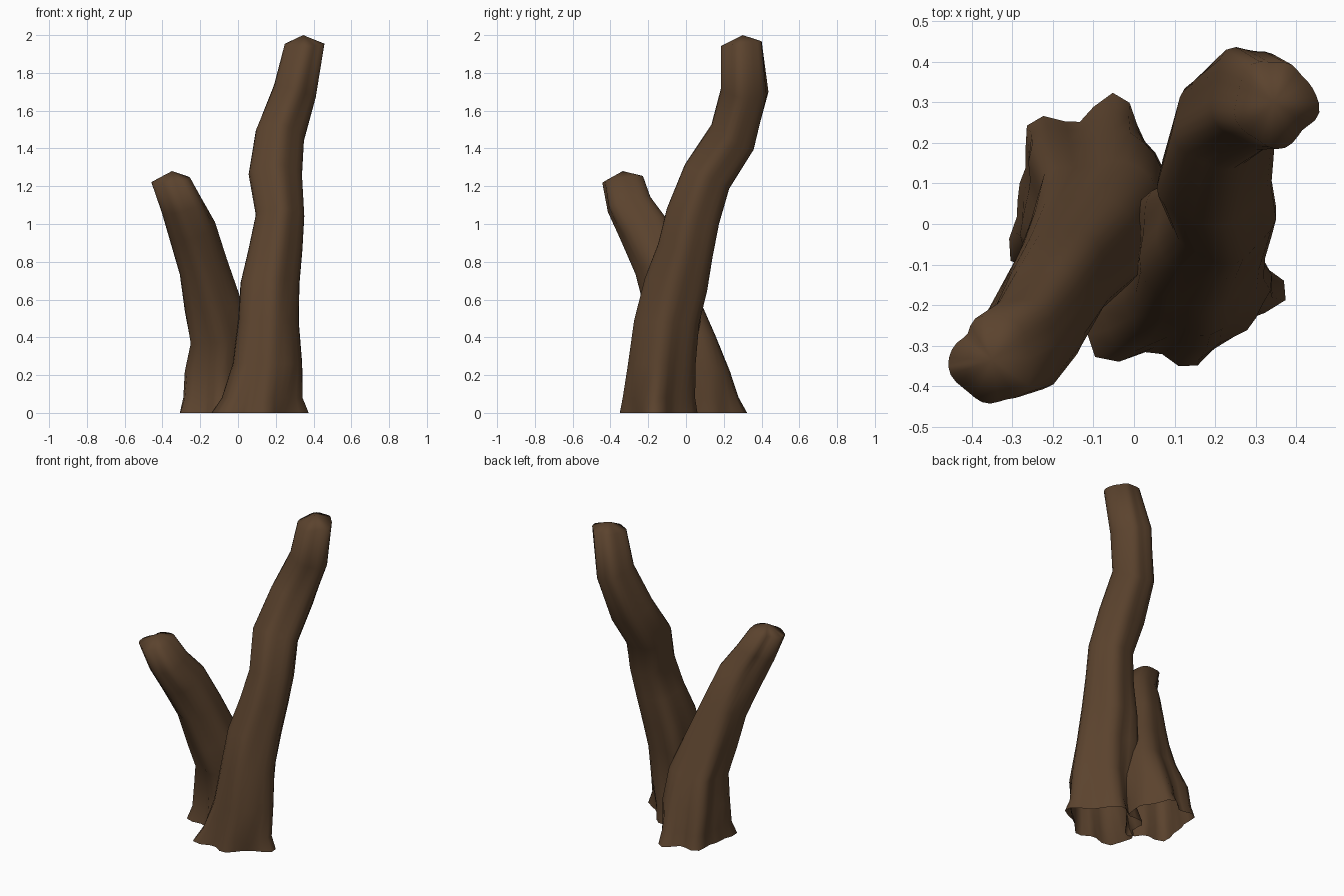
import bpy, bmesh, math

SIDES = 32
bark = bpy.data.materials.new("bark brown")
bark.diffuse_color = (0.105, 0.056, 0.027, 1)


def trunk(name, rings, apex, roots, bulges, ridge_phase):
    """Loft tilted, ridged rings up a bent path; roots flare the foot,
    bulges (angle, amount, height) swell or dent the bark higher up."""
    bm = bmesh.new()
    loops = []
    for cx, cy, cz, rx, ry, sx, sy in rings:
        flare = math.exp(-cz / 0.13) + 0.25 * math.exp(-cz / 0.5)
        swell = [(d, v * flare) for d, v in roots]
        swell += [(d, v * math.exp(-((cz - h) / 0.22) ** 2)) for d, v, h in bulges]
        loop = []
        for i in range(SIDES):
            a = 2 * math.pi * i / SIDES
            k = 1 + 0.05 * math.cos(5 * a + ridge_phase + 0.5 * cz)
            extra = 0
            for deg, amount in swell:
                d = (a - math.radians(deg) + math.pi) % (2 * math.pi) - math.pi
                extra += amount * math.exp(-(d / 0.33) ** 2)
            dx = math.cos(a) * (rx * k + extra)
            dy = math.sin(a) * (ry * k + extra)
            loop.append(bm.verts.new((cx + dx, cy + dy, max(0, cz + sx * dx + sy * dy))))
        loops.append(loop)
    for lo, hi in zip(loops, loops[1:]):
        for i in range(SIDES):
            j = (i + 1) % SIDES
            bm.faces.new((lo[i], lo[j], hi[j], hi[i]))
    # shallow pointed cap on the broken end
    tip = bm.verts.new(apex)
    for i in range(SIDES):
        bm.faces.new((loops[-1][i], loops[-1][(i + 1) % SIDES], tip))
    me = bpy.data.meshes.new(name)
    bm.to_mesh(me)
    bm.free()
    me.materials.append(bark)
    ob = bpy.data.objects.new(name, me)
    bpy.context.collection.objects.link(ob)
    bpy.ops.object.select_all(action='DESELECT')
    ob.select_set(True)
    bpy.context.view_layer.objects.active = ob
    bpy.ops.object.shade_smooth_by_angle(angle=math.radians(80))


# rings: centre x, y, z, radius x, y, tilt along x, y
trunk("tall_trunk", [
    (0.11, -0.14, 0.00, 0.18, 0.155, 0, 0),
    (0.12, -0.14, 0.08, 0.165, 0.16, 0, 0),
    (0.145, -0.125, 0.26, 0.16, 0.165, 0, 0),
    (0.155, -0.10, 0.48, 0.15, 0.165, 0, -0.05),
    (0.165, -0.05, 0.68, 0.15, 0.16, 0, -0.2),
    (0.195, 0.00, 0.86, 0.138, 0.14, 0, -0.25),
    (0.22, 0.04, 1.04, 0.125, 0.135, 0, -0.3),
    (0.195, 0.115, 1.25, 0.138, 0.115, 0, -0.55),
    (0.22, 0.25, 1.46, 0.125, 0.11, -0.15, -0.58),
    (0.30, 0.31, 1.70, 0.108, 0.12, -0.3, -0.12),
    (0.352, 0.297, 1.955, 0.103, 0.107, 0.0, 0.12),
], (0.345, 0.30, 2.0),
    [(-8, 0.065), (275, 0.045), (228, 0.085), (192, 0.06), (140, 0.04), (85, 0.04)],
    [(318, 0.04, 0.2), (130, 0.045, 0.45), (0, 0.012, 0.25),
     (120, 0.02, 1.7), (50, -0.02, 1.85), (320, -0.01, 1.95)], 0.3)

trunk("short_trunk", [
    (-0.10, 0.06, 0.00, 0.155, 0.18, 0, 0),
    (-0.095, 0.06, 0.08, 0.16, 0.165, 0, 0),
    (-0.09, 0.045, 0.22, 0.17, 0.155, 0, 0),
    (-0.085, -0.005, 0.39, 0.155, 0.145, 0.1, 0.1),
    (-0.13, -0.07, 0.57, 0.145, 0.135, 0.2, 0.25),
    (-0.182, -0.137, 0.78, 0.122, 0.122, 0.3, 0.35),
    (-0.24, -0.22, 0.97, 0.118, 0.12, 0.35, 0.4),
    (-0.295, -0.295, 1.10, 0.105, 0.112, 0.3, 0.3),
    (-0.355, -0.33, 1.235, 0.10, 0.107, 0.12, 0.15),
], (-0.35, -0.335, 1.28),
    [(214, 0.065), (172, 0.03), (131, 0.05), (77, 0.07), (25, 0.03), (270, 0.04)],
    [(135, 0.035, 0.25), (135, -0.03, 1.15), (312, 0.035, 1.08), (45, 0.02, 0.3),
     (75, 0.015, 0.25), (215, 0.02, 0.25)], 1.2)
